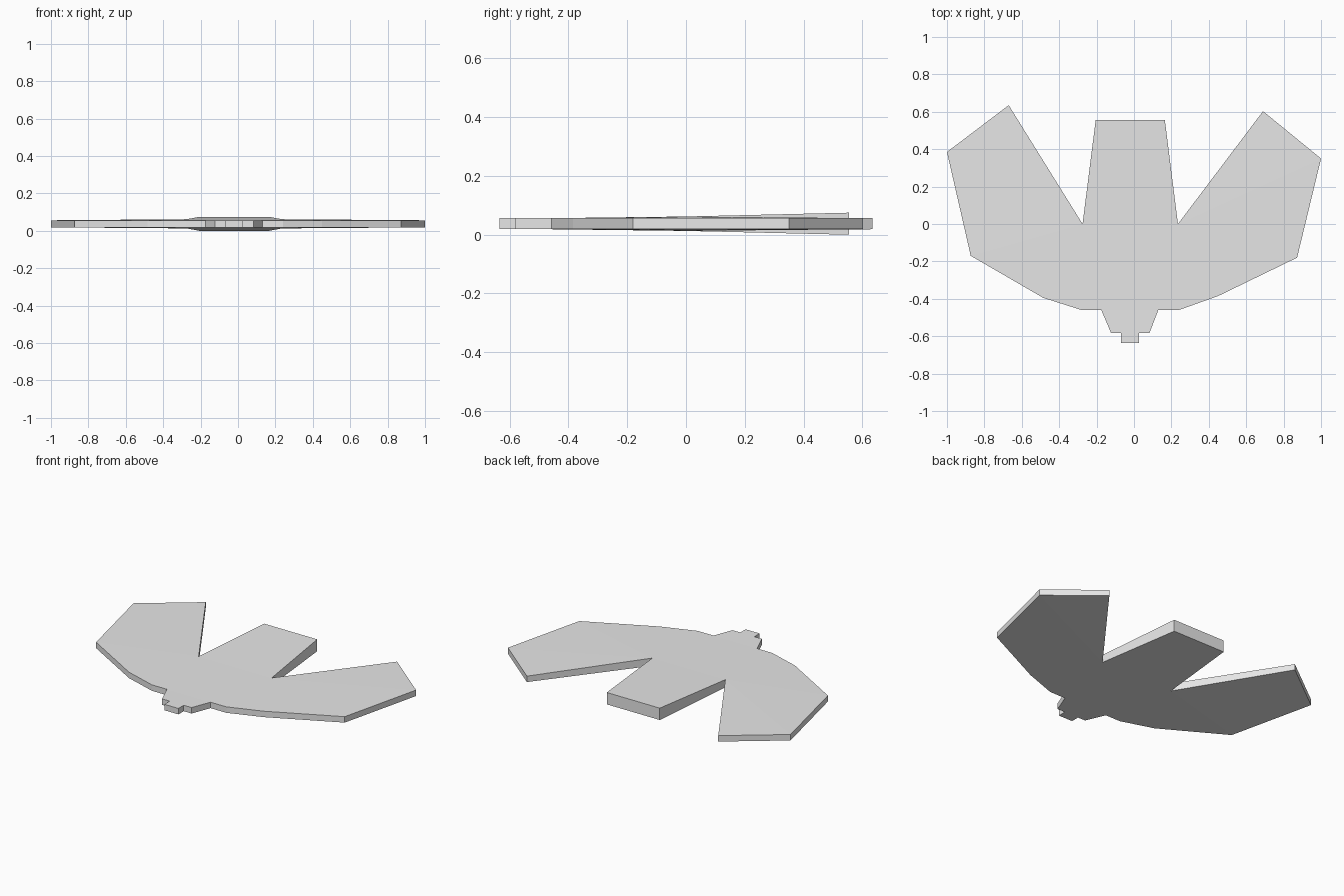
import bpy, bmesh

if "Cube" in bpy.data.objects:
    bpy.data.objects.remove(bpy.data.objects["Cube"])

MID, HALF = 0.0375, 0.0188     # centre height and half thickness of the flat parts
TAIL, NOTCH = 0.0375, 0.0245   # thicker half heights at the tail end and wing notches

grey = bpy.data.materials.new("light grey")
grey.diffuse_color = (0.8, 0.8, 0.8, 1)
grey.use_nodes = True
grey.node_tree.nodes["Principled BSDF"].inputs["Base Color"].default_value = grey.diffuse_color


def slab(name, pts, open_edges=()):
    """Plate fanned from the first point; points are (x, y[, half thickness]).
    open_edges are hidden joints to a neighbouring part, left without a wall."""
    bm = bmesh.new()
    top, low = [], []
    for p in pts:
        h = p[2] if len(p) > 2 else HALF
        top.append(bm.verts.new((p[0], p[1], MID + h)))
        low.append(bm.verts.new((p[0], p[1], MID - h)))
    n = len(pts)
    for i in range(1, n - 1):
        bm.faces.new((top[0], top[i], top[i + 1]))
        bm.faces.new((low[0], low[i + 1], low[i]))
    for i in range(n):
        if i not in open_edges:
            j = (i + 1) % n
            bm.faces.new((top[i], low[i], low[j], top[j]))
    # Merge flat triangles back into clean faces
    bmesh.ops.dissolve_limit(bm, angle_limit=0.0005, verts=[], edges=bm.edges[:])
    me = bpy.data.meshes.new(name)
    bm.to_mesh(me)
    bm.free()
    me.materials.append(grey)
    ob = bpy.data.objects.new(name, me)
    bpy.context.collection.objects.link(ob)
    return ob


# All outlines run counter-clockwise seen from above
# Body widening into the thick squared tail
slab("body_and_tail", [
    (-0.275, 0.0, NOTCH), (-0.28, -0.46), (-0.175, -0.46), (0.13, -0.46),
    (0.24, -0.46), (0.235, 0.0, NOTCH), (0.165, 0.555, TAIL),
    (-0.205, 0.555, TAIL)], open_edges=(0, 2, 4))

# Wings
slab("left_wing", [
    (-0.275, 0.0, NOTCH), (-0.67, 0.635), (-1.0, 0.385), (-0.873, -0.17),
    (-0.485, -0.395), (-0.28, -0.46)], open_edges=(5,))
slab("right_wing", [
    (0.235, 0.0, NOTCH), (0.24, -0.46), (0.45, -0.385), (0.872, -0.18),
    (1.0, 0.35), (0.69, 0.603)], open_edges=(0,))

# Head and beak
slab("head", [
    (-0.175, -0.46), (-0.123, -0.582), (-0.07, -0.582), (0.028, -0.582),
    (0.083, -0.582), (0.13, -0.46)], open_edges=(2, 5))
slab("beak", [
    (-0.07, -0.582), (-0.07, -0.635), (0.028, -0.635), (0.028, -0.582)],
    open_edges=(3,))
